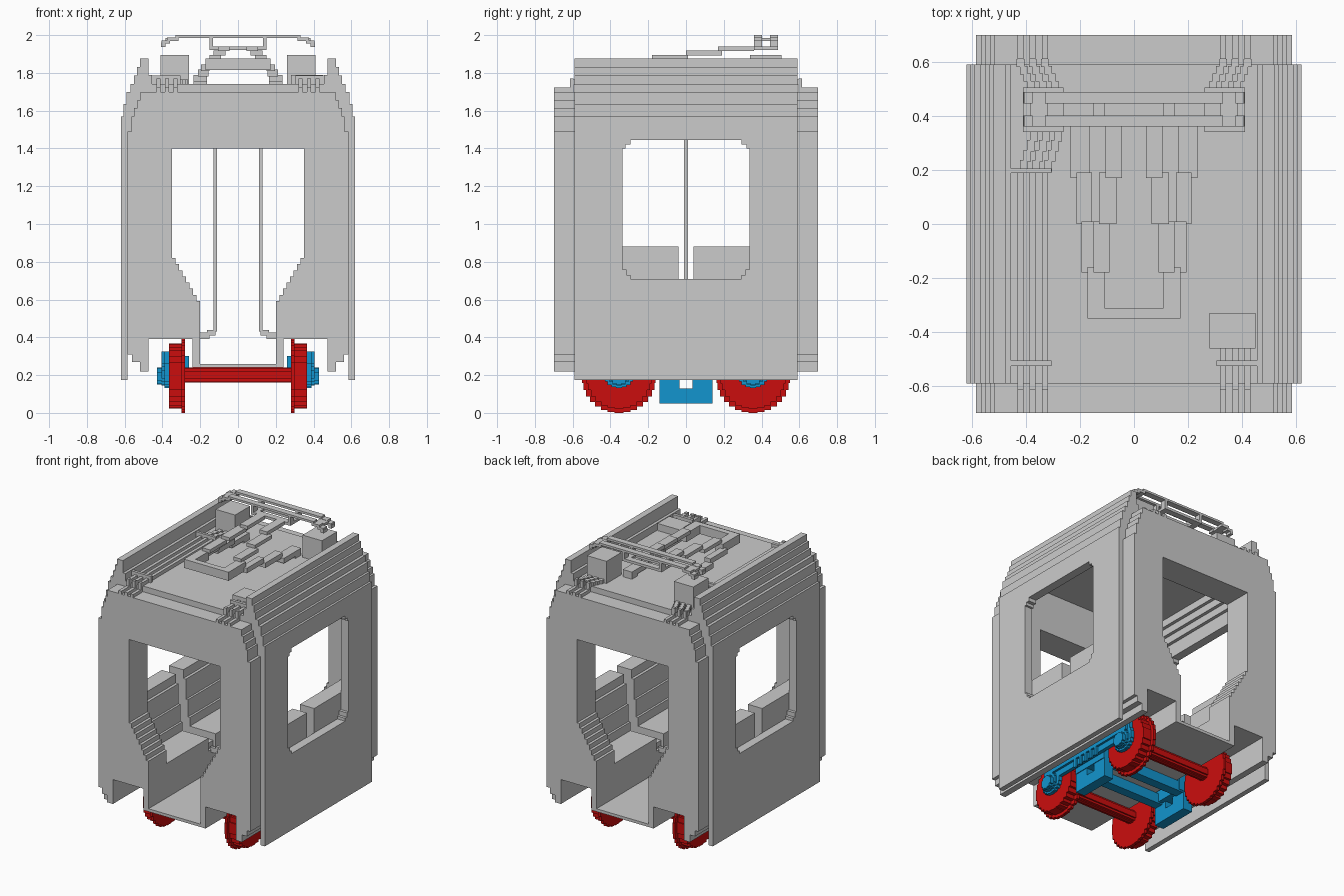
import bpy, bmesh, math

if "Cube" in bpy.data.objects:
    bpy.data.objects.remove(bpy.data.objects["Cube"])


def material(name, rgb):
    m = bpy.data.materials.new(name)
    m.diffuse_color = (*rgb, 1)
    m.use_nodes = True
    m.node_tree.nodes["Principled BSDF"].inputs["Base Color"].default_value = m.diffuse_color
    return m


GREY = material("light grey", (0.6, 0.6, 0.6))
RED = material("wheel red", (0.6, 0.004, 0.004))
BLUE = material("bogie blue", (0.006, 0.3, 0.62))


def prism(name, pts, axis, a, b, mat, mirror=""):
    """Extrude a 2D profile along x (pts are y,z) or y (pts are x,z)."""
    bm = bmesh.new()
    at = (lambda p, d: (d, *p)) if axis == "x" else (lambda p, d: (p[0], d, p[1]))
    pts = [p for i, p in enumerate(pts) if p != pts[i - 1]]
    lo = [bm.verts.new(at(p, a)) for p in pts]
    hi = [bm.verts.new(at(p, b)) for p in pts]
    bm.faces.new(lo)
    bm.faces.new(hi[::-1])
    for i in range(len(pts)):
        j = (i + 1) % len(pts)
        if axis == "y" and "x" in mirror and pts[i][0] == 0 and pts[j][0] == 0:
            continue  # leave the mirror plane open
        bm.faces.new((lo[i], lo[j], hi[j], hi[i]))
    bmesh.ops.recalc_face_normals(bm, faces=bm.faces)
    # recalc can flip open shells: check that the first cap faces outward
    bm.faces.ensure_lookup_table()
    bm.normal_update()
    k = 0 if axis == "x" else 1
    if bm.faces[0].normal[k] * (a - b) < 0:
        bmesh.ops.reverse_faces(bm, faces=bm.faces)
    me = bpy.data.meshes.new(name)
    bm.to_mesh(me)
    bm.free()
    me.materials.append(mat)
    ob = bpy.data.objects.new(name, me)
    bpy.context.collection.objects.link(ob)
    if mirror:
        mod = ob.modifiers.new("mirror", "MIRROR")
        mod.use_axis = ("x" in mirror, "y" in mirror, False)
    return ob


def box(name, x, y, z, mat=GREY, mirror=""):
    rect = [(x[0], z[0]), (x[1], z[0]), (x[1], z[1]), (x[0], z[1])]
    return prism(name, rect, "y", y[0], y[1], mat, mirror)


def stairs(p, q, n, up_first=True):
    """Stepped line from p to q."""
    out = [p]
    for i in range(1, n + 1):
        u = p[0] + (q[0] - p[0]) * i / n
        v = p[1] + (q[1] - p[1]) * i / n
        out += [(out[-1][0], v) if up_first else (u, out[-1][1]), (u, v)]
    return out


def disc(name, y, z, r, x0, x1, mat, n=7, mirror="xy"):
    """Stepped round plate facing x."""
    q = []
    for i in range(n):
        w = r * math.cos(math.pi / 2 * (i + 0.4) / n)
        q += [(w, r * math.sin(math.pi / 2 * i / n)), (w, r * math.sin(math.pi / 2 * (i + 1) / n))]
    top = q + [(-a, b) for a, b in q[::-1]]
    ring = top[1:-1] + [(a, -b) for a, b in top[::-1][1:-1]]
    return prism(name, [(y + a, z + b) for a, b in ring], "x", x0, x1, mat, mirror)


# End walls with tapered doorway (right half, mirrored)
skirt = [(.585, .31), (.56, .31), (.56, .27), (.52, .27), (.52, .22), (.475, .22), (.475, .39)]
trough = [(.24, .39), (.24, .24), (0, .24), (0, .26), (.2, .26)]
end = [(0, 1.70), (.5, 1.70)]
end += stairs((.5, 1.70), (.55, 1.57), 3, False)
end += [(.565, 1.57), (.565, 1.49), (.585, 1.49)] + skirt + trough
end += stairs((.2, .56), (.35, .82), 8) + [(.35, 1.4), (0, 1.4)]
prism("end_wall", end, "y", -.7, -.5, GREY, "xy")

# Main body: outer side panels, roof and floor as one hollow section
sect = [(0, 1.74), (.455, 1.74), (.455, 1.79), (.475, 1.79), (.475, 1.875), (.52, 1.875),
        (.52, 1.83), (.535, 1.83), (.535, 1.785), (.55, 1.785), (.55, 1.74), (.57, 1.74),
        (.57, 1.70), (.59, 1.70), (.59, 1.635), (.605, 1.635), (.605, 1.57), (.62, 1.57),
        (.62, .175), (.585, .175)] + skirt + trough
sect += [(.2, .41), (.56, .41), (.56, 1.49)]
sect += stairs((.56, 1.49), (.47, 1.69), 4) + [(0, 1.69)]
body = prism("body_shell", sect, "y", -.59, .59, GREY, "x")

# Side windows with stepped corners
c = [(.335, .79), (.335, 1.40), (.32, 1.40), (.32, 1.42), (.295, 1.42), (.295, 1.445)]
low = [(.275, .71), (.295, .71), (.295, .73), (.315, .73), (.315, .76), (.335, .76)]
half = low + c
cut = prism("window_cutter", half + [(-a, b) for a, b in half[::-1]], "x", -.8, .8, GREY)
cut.hide_render = True
cut.display_type = "WIRE"
bo = body.modifiers.new("windows", "BOOLEAN")
bo.operation, bo.object, bo.solver = "DIFFERENCE", cut, "EXACT"

# Seats along both sides
seat = [(.56, .41), (.2, .41), (.2, .50), (.40, .50), (.40, .56), (.415, .56), (.415, .68),
        (.43, .68), (.43, .82), (.45, .82), (.45, .88), (.56, .88)]
prism("seat", seat, "y", .04, .5, GREY, "xy")
box("seat_joint", (.22, .56), (-.04, .04), (.41, .45), GREY, "x")

# Hand poles
box("hand_pole", (.11, .13), (-.01, .01), (.43, 1.70), GREY, "x")
box("hand_pole_bend", (.12, .165), (-.01, .01), (.41, .44), GREY, "x")
box("hand_pole_foot", (.15, .21), (-.01, .01), (.39, .425), GREY, "x")

# Wheels and axles
WY, WZ = .355, .195
disc("wheel_flange", WY, WZ, .195, .28, .30, RED, 8)
disc("wheel_tread", WY, WZ, .172, .30, .365, RED, 7)
disc("axle", WY, .2, .04, -.285, .285, RED, 3, "y")

# Bogie frame
box("bogie_side_beam", (.365, .39), (-.42, .42), (.22, .325), BLUE, "x")
box("bogie_spring_rail", (.39, .405), (-.40, .40), (.26, .325), BLUE, "x")
for i in range(-2, 3):
    box("bogie_rib", (.39, .405), (i * .05 - .01, i * .05 + .01), (.2, .27), BLUE, "x")
disc("axle_box", WY, .215, .083, .365, .39, BLUE, 5)
disc("axle_box_ring", WY, .205, .06, .39, .405, BLUE, 4)
disc("axle_cap", WY, .195, .045, .405, .43, BLUE, 3)
box("bogie_hanger_base", (.29, .36), (-.14, .14), (.05, .13), BLUE, "x")
box("bogie_hanger_lug", (.29, .36), (.035, .14), (.13, .24), BLUE, "xy")
box("bogie_hanger_top", (.26, .365), (-.14, .14), (.18, .3), BLUE, "x")
box("bogie_cross_beam", (-.3, .3), (.07, .135), (.17, .24), BLUE, "y")

# Roof equipment boxes
box("roof_box", (.26, .41), (.34, .505), (1.73, 1.895), GREY, "x")
box("roof_front_box", (.28, .45), (-.46, -.33), (1.73, 1.79))

# Roof cables and clamps
PZ = (1.735, 1.765)
for k, x in enumerate((-.42, -.375, -.33)):
    box("cable", (x - .011, x + .011), (-.60, .2), PZ)
    box("cable_front_drop", (x - .011, x + .011), (-.615, -.595), (1.69, 1.77), GREY, "x")
    box("cable_end", (x - .011, x + .011), (-.70, -.60), (1.69, 1.722), GREY, "xy")
    box("cable_short", (-x - .011, -x + .011), (-.60, -.46), PZ)
    for j in range(4):  # stepped bends into the boxes
        s = x + .05 * (j + 1) / 4
        box("cable_bend", (s - .014, s + .014), (.195 + j * .037, .236 + j * .037), PZ)
        t = x + .05 * (3 - j) / 4
        box("cable_back_bend", (t - .014, t + .014), (.5 + j * .027, .53 + j * .027), PZ, GREY) \
            if j == 9 else box("cable_back_bend", (t - .014, t + .014),
                               (.5 + j * .027, .53 + j * .027), PZ, GREY, "x")
    box("cable_back_drop", (x - .011, x + .011), (.595, .615), (1.69, 1.77), GREY, "x")
box("cable_clamp", (-.455, -.305), (.188, .206), (1.735, 1.785))
box("cable_clamp", (.305, .455), (-.525, -.505), (1.735, 1.785), GREY, "x")

# Pantograph: lower arms, knee, upper arms
for i in range(3):
    y0 = (.17, 0, -.18)[i]
    xo = ((.165, .235), (.155, .212), (.15, .195))[i]
    box("lower_arm", xo, (y0, y0 + .19), (1.755 + i * .027, 1.79 + i * .027), GREY, "x")
    xi = ((.045, .105), (.065, .13), (.09, .15))[i]
    box("upper_arm", xi, (y0, y0 + .19), (1.915 - i * .022, 1.94 - i * .022), GREY, "x")
box("lower_arm_foot", (.165, .235), (.30, .36), (1.735, 1.76), GREY, "x")
box("knee_side", (.11, .172), (-.35, -.16), (1.815, 1.875), GREY, "x")
box("knee_bar", (-.12, .12), (-.35, -.31), (1.815, 1.875))

# Pantograph head: two contact strips with drooping horns
for y in ((.36, .402), (.445, .488)):
    box("contact_strip", (-.33, .33), y, (1.985, 2.0))
    box("horn_inner", (.315, .375), y, (1.968, 1.987), GREY, "x")
    box("horn_outer", (.36, .405), y, (1.955, 1.972), GREY, "x")
    box("horn_tip", (.385, .408), y, (1.938, 1.96), GREY, "x")
    box("head_post", (.132, .152), y, (1.925, 1.987), GREY, "x")
    box("head_bar", (-.15, .15), y, (1.922, 1.94))
box("head_link", (.11, .152), (.36, .488), (1.922, 1.94), GREY, "x")
box("horn_link", (.32, .385), (.40, .447), (1.968, 1.985), GREY, "x")
